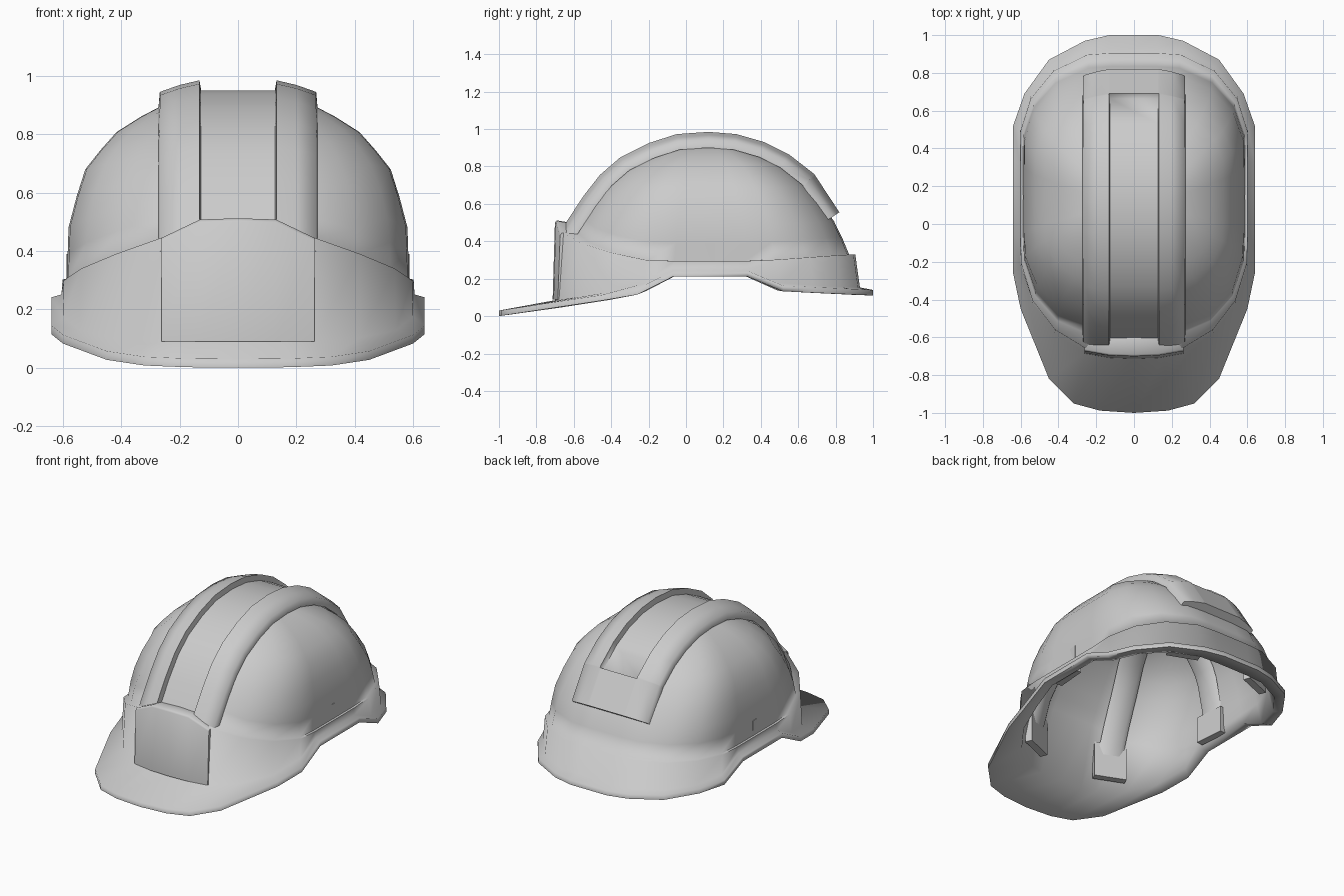
import bpy, bmesh, math
from mathutils import Vector, Matrix

if "Cube" in bpy.data.objects:
    bpy.data.objects.remove(bpy.data.objects["Cube"])

CY = 0.1  # centre of the dome along y


def lerp(table, t):
    """Piecewise linear lookup; each row is (t, value, ...)."""
    if t <= table[0][0]:
        return table[0][1:]
    for a, b in zip(table, table[1:]):
        if t <= b[0]:
            k = (t - a[0]) / (b[0] - a[0])
            return tuple(p + (q - p) * k for p, q in zip(a[1:], b[1:]))
    return table[-1][1:]


def finish(name, bm, angle=35):
    bmesh.ops.recalc_face_normals(bm, faces=bm.faces[:])
    me = bpy.data.meshes.new(name)
    bm.to_mesh(me)
    bm.free()
    ob = bpy.data.objects.new(name, me)
    bpy.context.collection.objects.link(ob)
    bpy.ops.object.select_all(action='DESELECT')
    ob.select_set(True)
    bpy.context.view_layer.objects.active = ob
    bpy.ops.object.shade_smooth_by_angle(angle=math.radians(angle))
    return ob


def loft(name, rings, closed=True, caps=(True, True), angle=35):
    bm = bmesh.new()
    vs = [[bm.verts.new(p) for p in r] for r in rings]
    n = len(vs[0])
    for a, b in zip(vs, vs[1:]):
        for i in range(n if closed else n - 1):
            j = (i + 1) % n
            bm.faces.new((a[i], a[j], b[j], b[i]))
    for use, r in zip(caps, (vs[0], vs[-1])):
        if use:
            bm.faces.new(r)
    return finish(name, bm, angle)


# Plan outlines, front to back, right half: band foot (x, y), brim edge (x, y)
HALF = [(0, -.70, 0, -1.0), (.16, -.70, .18, -.988), (.26, -.68, .32, -.95),
        (.42, -.58, .45, -.82), (.54, -.42, .60, -.45), (.60, -.22, .64, -.26),
        (.605, -.07, .64, -.07), (.605, .33, .64, .33), (.605, .50, .64, .52),
        (.55, .68, .58, .69), (.43, .83, .45, .87), (.25, .92, .26, .97),
        (.12, .93, .13, 1.0), (0, .93, 0, 1.0)]
FULL = HALF + [(-a, b, -c, d) for a, b, c, d in HALF[-2:0:-1]]
BRIM_Z = [(-1, .03), (-.8, .06), (-.27, .14), (-.07, .241), (.33, .241),
          (.51, .163), (1, .14)]
BAND_Z = [(-.7, .46), (-.67, .44), (-.58, .39), (-.42, .34), (-.2, .295),
          (.4, .295), (.9, .33)]
# Dome: height -> plan scale in x and y
DOME = [(.29, 1, 1), (.48, .99, .90), (.67, .905, .735), (.80, .73, .555),
        (.90, .46, .28), (.93, .20, .10), (.936, .02, .01)]
LEVELS = [0, .15, .29, .45, .60, .70, .80, .88, .95, .992, 1]


def dome_point(x, y, z, inset=1.0):
    fx, fy = lerp(DOME, z)
    return Vector((x * .97 * fx * inset, CY + (y - CY) * .95 * fy * inset, z))


def dome_ring(t, inset=1.0, drop=0.0):
    ring = []
    for x, y, _, _ in FULL:
        b = lerp(BAND_Z, y)[0]
        p = dome_point(x, y, b + (.936 - b) * t, inset)
        p.z -= drop
        ring.append(p)
    return ring


def bz(y):
    return lerp(BRIM_Z, y)[0]


# Shell: one loft from the inner crown down, around the brim, up to the outer crown
inner = [dome_ring(t, .97, .025) for t in reversed(LEVELS)]
inner_foot = [(a * .965, CY + (b - CY) * .97, bz(b) - .03) for a, b, c, d in FULL]
brim_low = [(c, d, bz(d) - .03) for a, b, c, d in FULL]
brim_top = [(c, d, bz(d)) for a, b, c, d in FULL]
band_foot = [(a, b, bz(b) + .01) for a, b, c, d in FULL]
band_top = [(a * .995, CY + (b - CY) * .97, lerp(BAND_Z, b)[0]) for a, b, c, d in FULL]
outer = [dome_ring(t) for t in LEVELS]
loft("helmet_shell", inner + [inner_foot, brim_low, brim_top, band_foot, band_top] + outer,
     angle=85)

# Crown ridge: two raised rails with a recessed channel, swept front to back
PROFILE = [(-.69, .42), (-.635, .51), (-.55, .64), (-.46, .755), (-.35, .85),
           (-.20, .925), (-.05, .973), (.12, .985), (.27, .973), (.42, .93),
           (.55, .865), (.685, .76), (.692, .75), (.82, .555)]
rows = []
for i, (y, z) in enumerate(PROFILE):
    a, b = PROFILE[max(i - 1, 0)], PROFILE[min(i + 1, len(PROFILE) - 1)]
    n = Vector((0, -(b[1] - a[1]), b[0] - a[0])).normalized()
    mid = -.035 if i < 12 else 0
    half = [(.272, -.085), (.268, -.04), (.20, -.016), (.132, 0), (.126, mid)]
    section = half + [(-x, h) for x, h in reversed(half)]
    rows.append([Vector((x, y, z)) + n * h for x, h in section])
loft("crown_ridge", rows, closed=False, angle=75)

# Front plate with chamfered top corners
plate = []
for x, top, yf in [(-.262, .445, -.685), (-.13, .508, -.708), (0, .512, -.713),
                   (.13, .508, -.708), (.262, .445, -.685)]:
    plate.append([(x, yf, .09), (x, yf + .012, top - .012), (x, yf + .022, top),
                  (x, -.60, top - .015), (x, -.65, .30), (x, -.67, .09)])
loft("front_plate", plate, angle=60)

# Suspension: a rounded strap and a thin clip at six anchor points
ANCHORS = [("front", .31, -.64, .11, .34, .95), ("side", .605, .05, .22, .39, .95),
           ("rear", .31, .88, .15, .35, .93)]
for label, ax, ay, z0, z1, inset in ANCHORS:
    for side, sx in (("right", 1), ("left", -1)):
        x = ax * sx
        out = Vector((x, ay - CY, 0)).normalized()
        tan = Vector((-out.y, out.x, 0))
        strip = []
        for k in range(13):
            p = dome_point(x, ay, z0 + .1 + (.934 - z0 - .1) * math.sin(k / 12 * math.pi / 2), inset)
            p.z -= .04
            q = p - (out + Vector((0, 0, 1))) * .014
            strip.append([p - tan * .078, p + tan * .078, q + tan * .05, q - tan * .05])
        loft(f"{label}_strap_{side}", strip, angle=75)
        bm = bmesh.new()
        bmesh.ops.create_cube(bm, size=1)
        pos = dome_point(x, ay, .29, inset)
        pos.z = (z0 + z1) / 2
        rot = Matrix((tan, out, (0, 0, 1))).transposed().to_4x4()
        bm.transform(Matrix.Translation(pos) @ rot @ Matrix.Diagonal((.2, .045, z1 - z0, 1)))
        finish(f"{label}_clip_{side}", bm)
